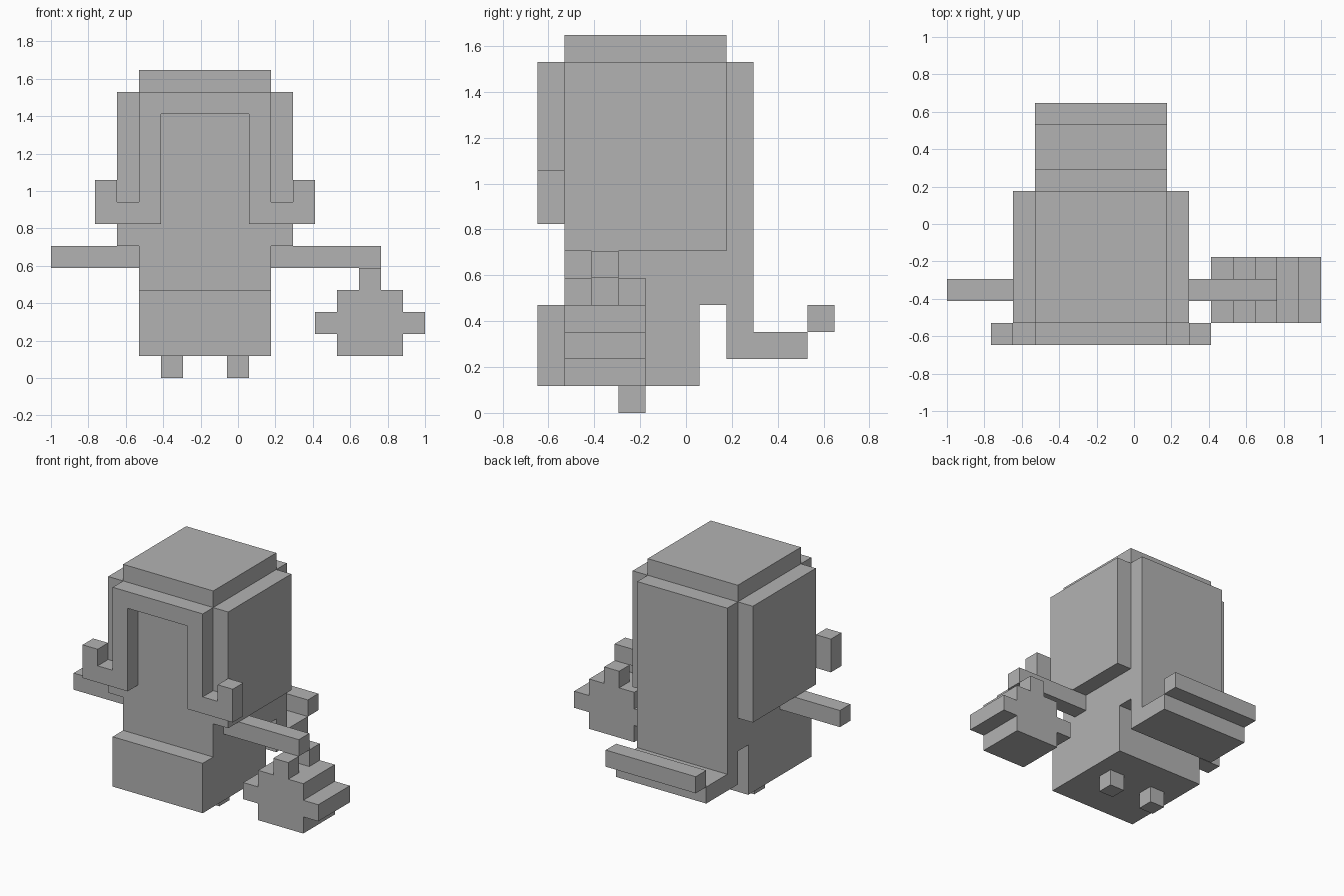
import bpy
import bmesh
from mathutils import Vector

cube = bpy.data.objects.get("Cube")
if cube:
    bpy.data.objects.remove(cube, do_unlink=True)

# Everything sits on a block grid, 17 units wide and 11 deep
U = 2 / 17
CENTRE = Vector((8.5, 5.5, 0))

grey = bpy.data.materials.new("grey")
grey.use_nodes = True
GREY = (0.45, 0.45, 0.45, 1)
grey.diffuse_color = GREY
grey.node_tree.nodes["Principled BSDF"].inputs["Base Color"].default_value = GREY


def extrude(name, profile, axis, start, end):
    """Extrude a grid profile along x (profile is y, z) or y (profile is x, z)."""
    bm = bmesh.new()
    verts = []
    for a, z in profile:
        p = Vector((start, a, z)) if axis == "x" else Vector((a, start, z))
        verts.append(bm.verts.new((p - CENTRE) * U))
    face = bm.faces.new(verts)
    result = bmesh.ops.extrude_face_region(bm, geom=[face], use_keep_orig=True)
    step = Vector((1, 0, 0)) if axis == "x" else Vector((0, 1, 0))
    moved = [g for g in result["geom"] if isinstance(g, bmesh.types.BMVert)]
    bmesh.ops.translate(bm, verts=moved, vec=step * (end - start) * U)
    bmesh.ops.recalc_face_normals(bm, faces=bm.faces)
    mesh = bpy.data.meshes.new(name)
    bm.to_mesh(mesh)
    bm.free()
    mesh.materials.append(grey)
    obj = bpy.data.objects.new(name, mesh)
    bpy.context.collection.objects.link(obj)
    return obj


def box(name, x, y, z):
    corners = [(x[0], z[0]), (x[1], z[0]), (x[1], z[1]), (x[0], z[1])]
    return extrude(name, corners, "y", *y)


# Body with belly, raised crown, back slab and tail in one side profile
extrude("body", [(0, 1), (6, 1), (6, 4), (7, 4), (7, 2), (10, 2), (10, 3), (8, 3),
                 (8, 13), (7, 13), (7, 14), (1, 14), (1, 4), (0, 4)], "x", 4, 10)
box("tail_tip", (4, 10), (10, 11), (3, 4))

# Front arch with curled ends, mirrored about the body's middle at x = 7
half = [(5, 12), (5, 7), (2, 7), (2, 9), (3, 9), (3, 8), (4, 8), (4, 13)]
extrude("front_arch", half + [(14 - x, z) for x, z in reversed(half)], "y", 0, 1)

# Side panels and feet
for side, panel_x, foot_x in (("right", 3, 5), ("left", 10, 8)):
    box(side + "_side_panel", (panel_x, panel_x + 1), (1, 7), (6, 13))
    box(side + "_foot", (foot_x, foot_x + 1), (3, 4), (0, 1))

# Arms, the left one longer
box("right_arm", (0, 4), (2, 3), (5, 6))
box("left_arm", (10, 15), (2, 3), (5, 6))

# Hanging stepped block with two knobs on either side of the hand
extrude("held_block", [(13, 1), (16, 1), (16, 2), (17, 2), (17, 3), (16, 3), (16, 4),
                       (13, 4), (13, 3), (12, 3), (12, 2), (13, 2)], "y", 1, 4)
for name, y in (("front_knob", 1), ("back_knob", 3)):
    box(name, (14, 15), (y, y + 1), (4, 5))
